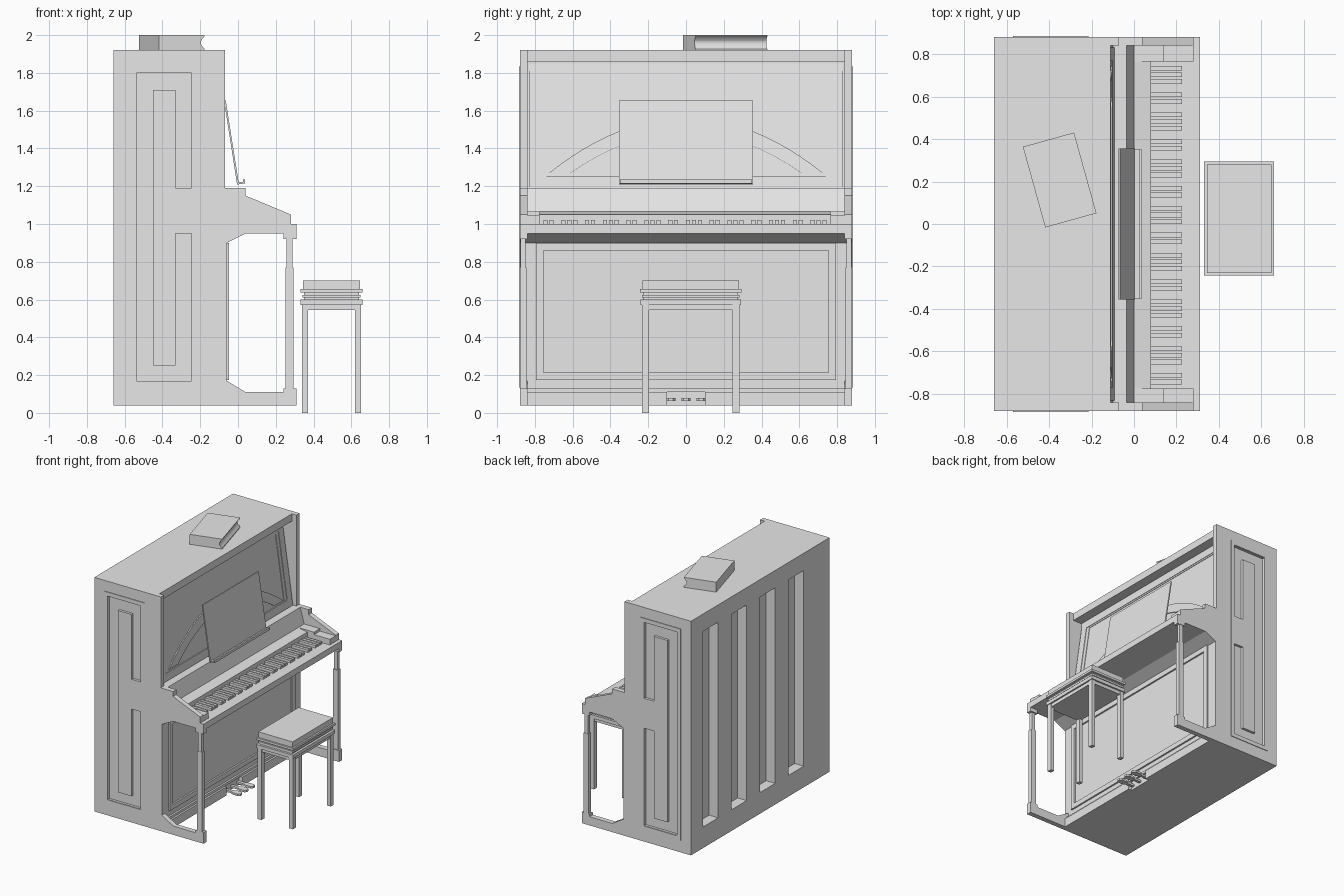
import bpy, bmesh, math
from mathutils import Matrix

if "Cube" in bpy.data.objects:
    bpy.data.objects.remove(bpy.data.objects["Cube"], do_unlink=True)

GREY = (0.8, 0.8, 0.8, 1)
grey = bpy.data.materials.new("plain grey")
grey.use_nodes = True
grey.diffuse_color = GREY
grey.node_tree.nodes["Principled BSDF"].inputs["Base Color"].default_value = GREY


def finish(name, bm):
    bmesh.ops.recalc_face_normals(bm, faces=bm.faces)
    mesh = bpy.data.meshes.new(name)
    bm.to_mesh(mesh)
    bm.free()
    mesh.materials.append(grey)
    obj = bpy.data.objects.new(name, mesh)
    bpy.context.scene.collection.objects.link(obj)
    return obj


def loft(name, lower, upper):
    """Solid between two matching outlines."""
    bm = bmesh.new()
    a = [bm.verts.new(p) for p in lower]
    b = [bm.verts.new(p) for p in upper]
    bm.faces.new(a)
    bm.faces.new(b[::-1])
    for i in range(len(a)):
        j = (i + 1) % len(a)
        bm.faces.new((a[i], a[j], b[j], b[i]))
    return finish(name, bm)


def prism(name, profile, y0, y1):
    """Extrude an x-z profile along y."""
    return loft(name, [(x, y0, z) for x, z in profile], [(x, y1, z) for x, z in profile])


def box(name, x0, x1, y0, y1, z0, z1):
    return prism(name, [(x0, z0), (x1, z0), (x1, z1), (x0, z1)], y0, y1)


def frame(name, u0, u1, v0, v1, border, depth, place):
    """Rectangular moulding; place maps (u, v, depth) to a point."""
    bm = bmesh.new()
    loops = []
    for inset, d in ((0, 0), (0, depth), (border, depth), (border, 0)):
        corners = ((u0 + inset, v0 + inset), (u1 - inset, v0 + inset),
                   (u1 - inset, v1 - inset), (u0 + inset, v1 - inset))
        loops.append([bm.verts.new(place(u, v, d)) for u, v in corners])
    for k in range(4):
        a, b = loops[k], loops[(k + 1) % 4]
        for i in range(4):
            j = (i + 1) % 4
            bm.faces.new((a[i], a[j], b[j], b[i]))
    return finish(name, bm)


def combine(target, other, operation):
    """Apply a boolean and drop the second object."""
    mod = target.modifiers.new("cut", 'BOOLEAN')
    mod.operation, mod.solver, mod.object = operation, 'EXACT', other
    bpy.context.view_layer.update()
    graph = bpy.context.evaluated_depsgraph_get()
    mesh = bpy.data.meshes.new_from_object(target.evaluated_get(graph))
    target.modifiers.clear()
    target.data = mesh
    bpy.data.objects.remove(other, do_unlink=True)


# Cabinet core: lower case, key bed, fallboard, leaning upper panel and lid
cabinet = prism("cabinet", [
    (-.66, .04), (-.06, .04), (-.06, .9), (.04, .95), (.31, .95), (.31, 1),
    (.08, 1), (.08, 1.05), (0, 1.065), (-.035, 1.19), (-.1, 1.19),
    (-.19, 1.81), (-.19, 1.86), (-.11, 1.86), (-.11, 1.92), (-.66, 1.92)], -.84, .84)

# Side walls with arms and feet
side = [(-.66, .04), (.31, .04), (.31, .13), (.24, .13), (.24, .11), (.04, .11),
        (-.06, .17), (-.06, .9), (.04, .95), (.24, .95), (.24, .92), (.31, .92),
        (.31, 1), (.28, 1), (.28, 1.05), (.04, 1.15), (.04, 1.19), (-.07, 1.19),
        (-.07, 1.92), (-.66, 1.92)]
for s in (-1, 1):
    combine(cabinet, prism("side_wall", side, s * .84, s * .88), 'UNION')
for s in (-1, 1):
    combine(cabinet, box("side_recess", -.54, -.245, s * .86, s * .95, .17, 1.8), 'DIFFERENCE')

# Tall grooves in the back
for i in range(4):
    y = .63 - i * .362
    combine(cabinet, box("back_groove", -.8, -.58, y - .095, y + .095, .21, 1.78), 'DIFFERENCE')

# Parts repeated on both sides
for s, label in ((-1, "right"), (1, "left")):
    box(label + "_side_panel", -.45, -.33, s * .855, s * .88, .25, 1.71)
    box(label + "_side_block", -.33, -.245, s * .855, s * .88, .95, 1.19)
    frame(label + "_side_moulding", -.57, -.213, .135, 1.835, .032, .006,
          lambda u, v, d: (u, s * (.879 + d), v))
    box(label + "_leg_lower", .252, .295, s * .845, s * .88, .13, .77)
    box(label + "_leg_upper", .257, .288, s * .85, s * .877, .77, .92)
    prism(label + "_key_block", [(0, .99), (.28, .99), (.28, 1.045), (.14, 1.045),
                                 (.14, 1.065), (0, 1.065)], s * .77 - .005, s * .84)
    box(label + "_base_board", -.07, -.03, s * .1, s * .84, .04, .11)
box("base_strip", -.07, -.045, -.84, .84, .11, .13)

# Lower front panel moulding
frame("lower_panel_frame", -.795, .795, .175, .9, .04, .015, lambda u, v, d: (d - .062, u, v))


# Upper panel moulding and arch, following the leaning face
def lean(u, v, d):
    return (-.1 - (v - 1.19) * .145 + d, u, v)


frame("upper_panel_outer_frame", -.83, .83, 1.195, 1.85, .06, .008, lean)
frame("upper_panel_inner_frame", -.772, .772, 1.205, 1.81, .034, .004, lean)


def arc(half, height, n=24):
    return [(half * t, 1.27 + height * (1 - t * t))
            for t in (2 * i / n - 1 for i in range(n + 1))]


band = arc(.725, .29) + arc(.61, .215)[::-1]
loft("panel_arch", [lean(u, v, -.004) for u, v in band], [lean(u, v, .008) for u, v in band])

# Music desk with lip
prism("music_desk", [(-.005, 1.21), (.005, 1.21), (-.065, 1.655), (-.074, 1.655)], -.355, .355)
prism("music_lip", [(-.005, 1.21), (.038, 1.215), (.038, 1.235), (.026, 1.235),
                    (.026, 1.222), (-.005, 1.222)], -.35, .35)

# Raised keys in groups of two and three
step = 1.54 / 49
for octave in range(7):
    for k in (1, 2, 4, 5, 6):
        y = -.775 + (octave * 7 + k) * step
        box("raised_key", .078, .225, y - .011, y + .011, .995, 1.02)

# Pedals with wider tips
for y in (-.08, 0, .08):
    widths = [(-.07, .012), (.0, .012), (.03, .024), (.07, .024), (.085, .012)]
    shape = [(x, y - w) for x, w in widths] + [(x, y + w) for x, w in widths[::-1]]
    loft("pedal", [(x, v, .062) for x, v in shape], [(x, v, .078) for x, v in shape])

# Bench: legs, apron, stepped rim and cushion
BX, BY = .495, .025


def slab(name, hx, hy, z0, z1):
    return box(name, BX - hx, BX + hx, BY - hy, BY + hy, z0, z1)


for sx in (-1, 1):
    for sy in (-1, 1):
        x, y = BX + sx * .14, BY + sy * .24
        box("bench_leg", x - .016, x + .016, y - .019, y + .019, 0, .58)
slab("bench_apron", .15, .253, .545, .58)
slab("bench_frame", .163, .267, .572, .6)
slab("bench_neck", .145, .25, .6, .637)
slab("bench_neck_band", .153, .258, .61, .625)
slab("bench_rim", .165, .268, .637, .655)
slab("bench_cushion", .152, .256, .655, .7)

# Book on the lid with a hollow fore-edge
hollow = [(.125 - .02 * math.sin(math.pi * i / 8), .006 + .068 * i / 8) for i in range(9)]
book = prism("book", [(-.125, 0), (.125, 0)] + hollow + [(.125, .08), (-.125, .08)], -.197, .197)
book.matrix_world = Matrix.Translation((-.35, .207, 1.92)) @ Matrix.Rotation(math.radians(15.5), 4, 'Z')
